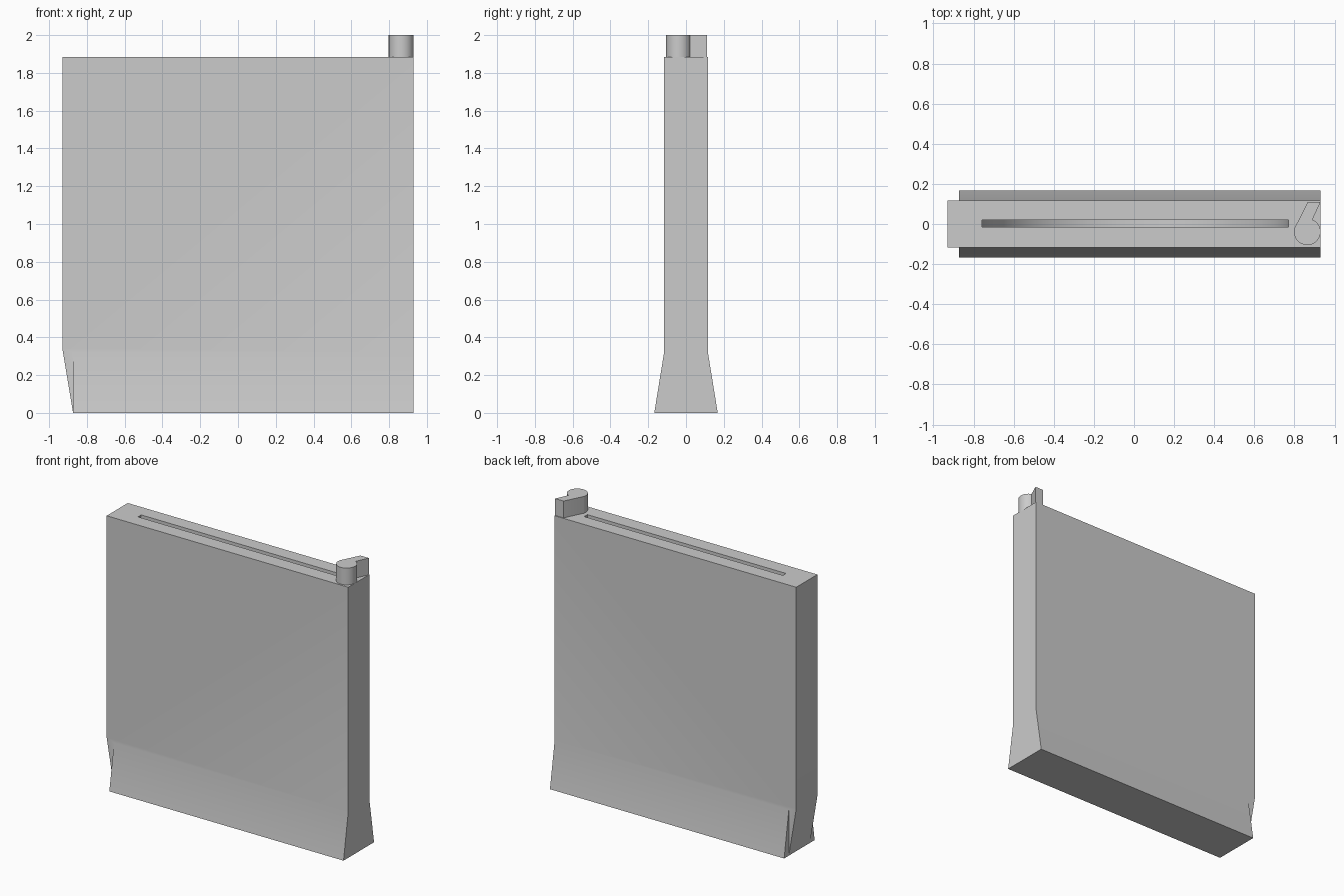
import bpy, bmesh, math
from mathutils import Vector

if "Cube" in bpy.data.objects:
    bpy.data.objects.remove(bpy.data.objects["Cube"])


def extrude_profile(name, points, axis, lo, hi):
    """Extrude a 2D outline along axis 'x', 'y' or 'z' from lo to hi."""
    place = {'x': lambda a, b: (lo, a, b),
             'y': lambda a, b: (a, lo, b),
             'z': lambda a, b: (a, b, lo)}[axis]
    bm = bmesh.new()
    face = bm.faces.new([bm.verts.new(place(a, b)) for a, b in points])
    new = bmesh.ops.extrude_face_region(bm, geom=[face])['geom']
    offset = Vector([hi - lo if axis == k else 0 for k in 'xyz'])
    bmesh.ops.translate(bm, vec=offset,
                        verts=[v for v in new if isinstance(v, bmesh.types.BMVert)])
    bmesh.ops.recalc_face_normals(bm, faces=bm.faces)
    mesh = bpy.data.meshes.new(name)
    bm.to_mesh(mesh)
    bm.free()
    obj = bpy.data.objects.new(name, mesh)
    bpy.context.collection.objects.link(obj)
    return obj


def arc(cx, cy, r, start, end, n):
    angles = [math.radians(start + (end - start) * i / n) for i in range(n + 1)]
    return [(cx + r * math.cos(a), cy + r * math.sin(a)) for a in angles]


def combine(target, tool, operation):
    mod = target.modifiers.new(operation.title(), 'BOOLEAN')
    mod.operation, mod.solver, mod.object = operation, 'EXACT', tool
    bpy.context.view_layer.objects.active = target
    bpy.ops.object.modifier_apply(modifier=mod.name)
    bpy.data.objects.remove(tool)


def smooth(obj):
    bpy.ops.object.select_all(action='DESELECT')
    obj.select_set(True)
    bpy.context.view_layer.objects.active = obj
    bpy.ops.object.shade_smooth_by_angle(angle=math.radians(30))


TOP = 1.883

# Upright slab with a tapered lower left edge
body = extrude_profile('case_body', [(-0.93, TOP), (-0.93, 0.34), (-0.873, 0),
                                     (0.93, 0), (0.93, TOP)], 'y', -0.116, 0.116)

# Flared foot
foot = extrude_profile('flared_foot', [(-0.168, 0), (0.168, 0), (0.116, 0.32),
                                       (-0.116, 0.32)], 'x', -0.873, 0.93)
combine(body, foot, 'UNION')

# Thin disc slot with a rounded floor
slot = extrude_profile('slot_cutter', [(0.771, 2.1), (-0.759, 2.1)]
                       + arc(0.006, 1.11, 0.765, 180, 360, 64), 'y', -0.016, 0.019)
slot.hide_render = True
combine(body, slot, 'DIFFERENCE')
smooth(body)

# Corner latch: round hub with a slanted arm
latch = extrude_profile('corner_latch', [(0.93, 0.11), (0.866, 0.11)]
                        + arc(0.864, -0.039, 0.066, 163, 427, 48), 'z', TOP, 2.0)
smooth(latch)
